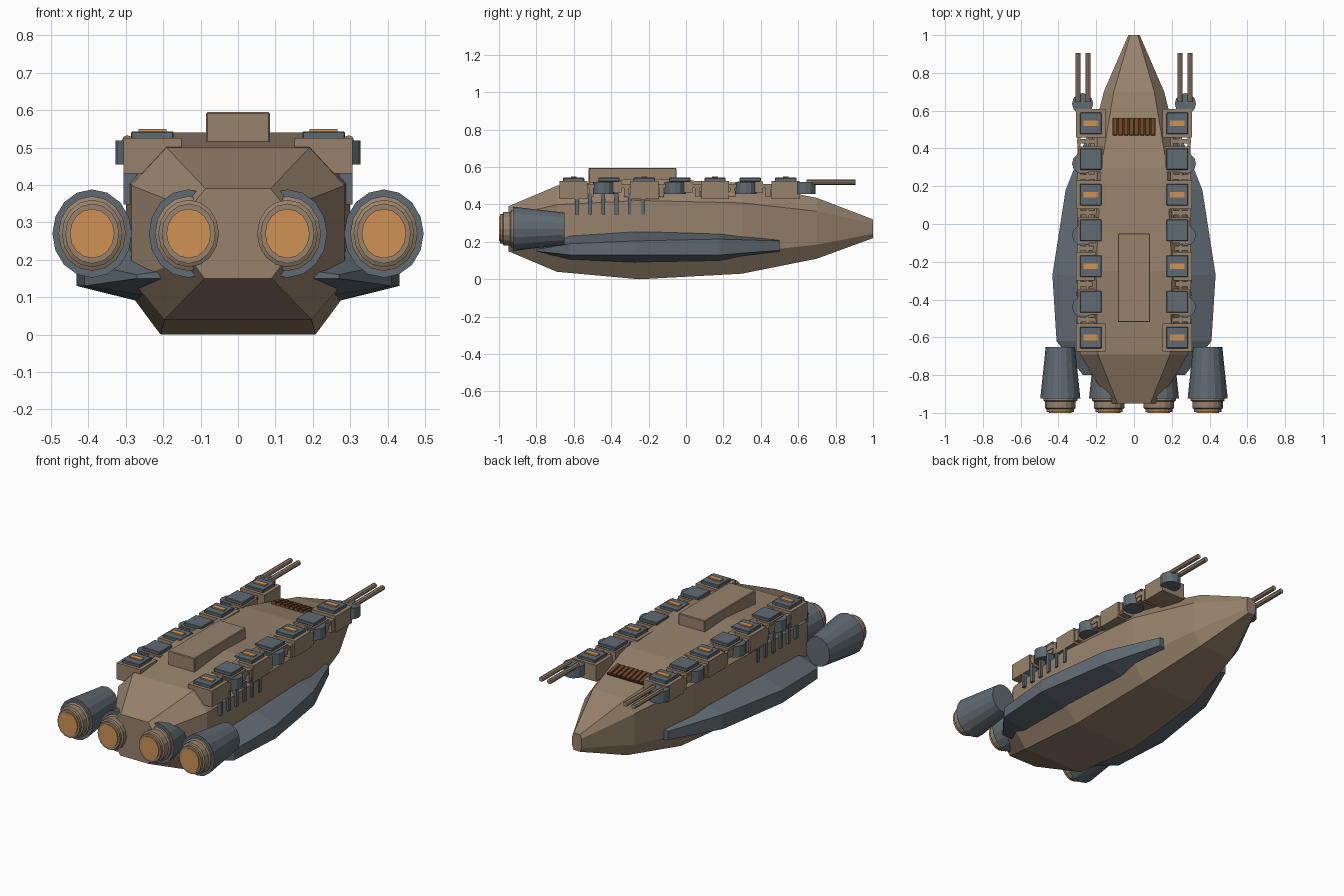
import bpy, bmesh, math
from mathutils import Vector, Matrix

cube = bpy.data.objects.get("Cube")
if cube:
    bpy.data.objects.remove(cube, do_unlink=True)


def material(name, rgb):
    m = bpy.data.materials.new(name)
    m.use_nodes = True
    m.diffuse_color = (*rgb, 1)
    m.node_tree.nodes["Principled BSDF"].inputs["Base Color"].default_value = (*rgb, 1)
    return m


TAN = material("tan hull", (0.31, 0.225, 0.15))
SLATE = material("slate metal", (0.115, 0.145, 0.17))
ORANGE = material("orange glow", (0.62, 0.29, 0.09))
RUST = material("rust brown", (0.15, 0.06, 0.02))
DARK = material("dark rust", (0.06, 0.028, 0.012))


def finish(name, bm, mat):
    bmesh.ops.recalc_face_normals(bm, faces=bm.faces)
    mesh = bpy.data.meshes.new(name)
    bm.to_mesh(mesh)
    bm.free()
    mesh.materials.append(mat)
    ob = bpy.data.objects.new(name, mesh)
    bpy.context.collection.objects.link(ob)
    return ob


def loft(name, rings, mat):
    """Skin a list of equal length point rings and cap both ends."""
    bm = bmesh.new()
    loops = [[bm.verts.new(p) for p in ring] for ring in rings]
    n = len(loops[0])
    for a, b in zip(loops, loops[1:]):
        for i in range(n):
            j = (i + 1) % n
            bm.faces.new((a[i], a[j], b[j], b[i]))
    bm.faces.new(loops[0])
    bm.faces.new(loops[-1])
    return finish(name, bm, mat)


def box(name, centre, size, mat, tilt=0, bevel=0):
    bm = bmesh.new()
    bmesh.ops.create_cube(bm, size=1)
    bmesh.ops.scale(bm, vec=size, verts=bm.verts)
    if bevel:
        bmesh.ops.bevel(bm, geom=bm.edges[:], offset=bevel, segments=1, affect='EDGES')
    bmesh.ops.transform(bm, matrix=Matrix.Translation(centre) @ Matrix.Rotation(tilt, 4, 'X'),
                        verts=bm.verts)
    return finish(name, bm, mat)


def cylinder(name, centre, radius, depth, mat, along_y=False, sides=12):
    bm = bmesh.new()
    bmesh.ops.create_cone(bm, cap_ends=True, segments=sides, radius1=radius,
                          radius2=radius, depth=depth)
    turn = Matrix.Rotation(math.pi / 2 if along_y else 0, 4, 'X')
    bmesh.ops.transform(bm, matrix=Matrix.Translation(centre) @ turn, verts=bm.verts)
    return finish(name, bm, mat)


def engine_rings(x, profile, sides=16):
    """Slightly tall elliptical rings from (y, radius) pairs."""
    angles = [2 * math.pi * i / sides for i in range(sides)]
    return [[(x + 0.9 * r * math.cos(a), y, 0.27 + r * math.sin(a)) for a in angles]
            for y, r in profile]


# Main hull: chamfered sections given as y, bottom, top, half width
def hull_ring(y, low, high, w):
    h = high - low
    half = [(0.67 * w, high), (w, low + 0.78 * h), (w, low + 0.23 * h), (0.69 * w, low)]
    return [(x, y, z) for x, z in half] + [(-x, y, z) for x, z in reversed(half)]


sections = [(-0.95, 0.15, 0.39, 0.13), (-0.69, 0.04, 0.5, 0.285), (-0.25, 0, 0.54, 0.3),
            (0.3, 0.03, 0.515, 0.26), (0.7, 0.11, 0.435, 0.16), (1, 0.22, 0.32, 0.03)]
loft("hull", [hull_ring(*s) for s in sections], TAN)

# Bridge block
box("bridge_block", (0, -0.285, 0.545), (0.17, 0.47, 0.1), TAN, bevel=0.004)

# Sloped grille ahead of the bridge
slope = math.atan2(-0.08, 0.4)
box("grille_base", (0, 0.515, 0.474), (0.23, 0.09, 0.012), DARK, tilt=slope)
for i in range(8):
    box("grille_slat", (-0.1 + i * 0.0286, 0.515, 0.481), (0.021, 0.09, 0.016), RUST, tilt=slope)

for s, side in ((1, "left"), (-1, "right")):
    # Side pod: y, inner x, outer x, inner low/high, outer low/high
    pod = [(-0.8, 0.2, 0.27, 0.15, 0.17, 0.15, 0.16), (-0.62, 0.25, 0.41, 0.105, 0.245, 0.13, 0.19),
           (-0.27, 0.27, 0.432, 0.09, 0.265, 0.13, 0.205),
           (0.18, 0.24, 0.362, 0.1, 0.25, 0.13, 0.215), (0.5, 0.16, 0.235, 0.14, 0.215, 0.155, 0.205)]
    loft(side + "_side_pod", [[(s * a, y, l), (s * a, y, h), (s * b, y, oh), (s * b, y, ol)]
                              for y, a, b, l, h, ol, oh in pod], SLATE)

    # Outer and inner engines
    for x, place in ((0.39, "outer"), (0.132, "inner")):
        name = side + "_" + place + "_engine"
        loft(name + "_cone", engine_rings(s * x, [(-0.65, 0.086), (-0.925, 0.118)]), SLATE)
        loft(name + "_nozzle", engine_rings(s * x, [
            (-0.92, 0.1), (-0.935, 0.1), (-0.94, 0.09), (-0.975, 0.09),
            (-0.98, 0.08), (-0.995, 0.08)]), TAN)
        loft(name + "_glow", engine_rings(s * x, [(-0.98, 0.066), (-1, 0.066)]), ORANGE)

    # Row of deck modules, alternating large and small
    for i in range(7):
        y = 0.533 - i * 0.189
        large = i % 2 == 0
        if large:
            box(side + "_module", (s * 0.229, y, 0.478), (0.155, 0.15, 0.095), TAN)
            box(side + "_module_light", (s * 0.229, y, 0.546), (0.075, 0.03, 0.008), ORANGE)
        else:
            box(side + "_small_module", (s * 0.229, y, 0.493), (0.13, 0.135, 0.06), TAN)
        box(side + "_module_pad", (s * 0.229, y, 0.533), (0.114, 0.114, 0.02), SLATE, bevel=0.003)

    # Rails joining the modules, with short clamps
    for x in (0.2, 0.245, 0.29):
        box(side + "_rail", (s * x, -0.035, 0.498), (0.016, 1.1, 0.022), TAN)
    for i in range(6):
        box(side + "_clamp", (s * 0.255, 0.438 - i * 0.189, 0.475), (0.095, 0.025, 0.07), TAN)
    box(side + "_light_strip", (s * 0.302, 0.17, 0.456), (0.008, 0.17, 0.01), ORANGE)
    box(side + "_light_strip_mount", (s * 0.27, 0.17, 0.456), (0.056, 0.19, 0.03), TAN)

    # Drum turrets on the outer edge
    for y in (0.637, 0.32, -0.06, -0.44):
        cylinder(side + "_turret_drum", (s * 0.272, y, 0.487), 0.056, 0.064, SLATE)

    # Twin forward guns
    for x in (0.244, 0.296):
        cylinder(side + "_gun_barrel", (s * x, 0.775, 0.519), 0.014, 0.26, TAN, along_y=True, sides=8)

    # Cooling ribs
    for i in range(6):
        box(side + "_rib", (s * 0.288, -0.583 + i * 0.0706, 0.405), (0.036, 0.02, 0.115), SLATE)
